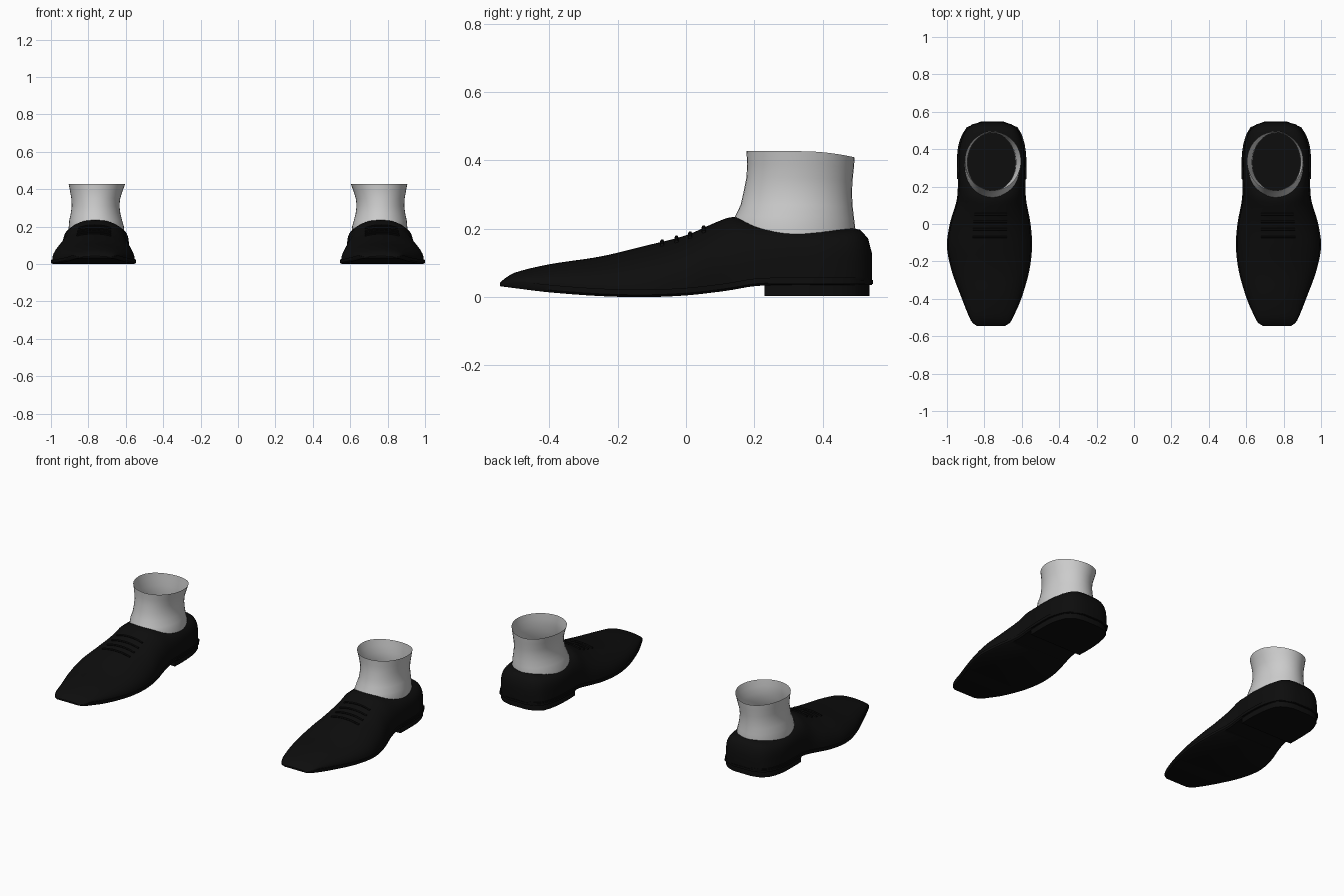
import bpy, bmesh, math

if "Cube" in bpy.data.objects:
    bpy.data.objects.remove(bpy.data.objects["Cube"])


def material(name, v):
    m = bpy.data.materials.new(name)
    m.diffuse_color = (v, v, v, 1)
    m.use_nodes = True
    m.node_tree.nodes["Principled BSDF"].inputs["Base Color"].default_value = m.diffuse_color
    return m


BLACK = material("black leather", 0.004)
GREY = material("light grey cloth", 0.6)

# Shoe stations: y, inner x, outer x, sole underside z, top z, dome squareness
STATIONS = [
    (-.545, .69, .84, .032, .042, 2.0), (-.53, .665, .862, .030, .055, 2.0),
    (-.50, .647, .880, .026, .072, 2.0), (-.40, .603, .920, .014, .096, 2.0),
    (-.25, .560, .975, .003, .119, 2.0), (-.12, .545, 1.00, .000, .150, 2.0),
    (0.00, .553, .985, .005, .181, 2.1), (0.10, .572, .955, .016, .224, 2.2),
    (0.14, .578, .946, .022, .235, 2.5), (0.20, .580, .942, .032, .220, 3.2),
    (0.30, .577, .943, .036, .206, 4.0), (0.40, .583, .940, .036, .202, 4.0),
    (0.47, .600, .920, .036, .201, 4.0), (0.51, .622, .895, .036, .197, 3.6),
    (.533, .655, .865, .036, .172, 3.2), (.545, .700, .815, .036, .125, 3.0)]


def station(y):
    """Smoothly interpolate the shoe stations at y."""
    n = len(STATIONS)
    i = max(k for k in range(n - 1) if STATIONS[k][0] <= y + 1e-6 or k == 0)
    a, b = STATIONS[i], STATIONS[i + 1]
    before, after = STATIONS[max(i - 1, 0)], STATIONS[min(i + 2, n - 1)]
    h = b[0] - a[0]
    t = min(max((y - a[0]) / h, 0), 1)
    out = []
    for k in range(1, 6):
        ma = (b[k] - before[k]) / (b[0] - before[0]) * h
        mb = (after[k] - a[k]) / (after[0] - a[0]) * h
        out.append((2*t**3 - 3*t*t + 1) * a[k] + (t**3 - 2*t*t + t) * ma
                   + (3*t*t - 2*t**3) * b[k] + (t**3 - t*t) * mb)
    return out


def dome(y, angle):
    """Point on the upper; angle runs from the outer edge over to the inner."""
    x0, x1, zb, zt, p = station(y)
    c, half = (x0 + x1) / 2, (x1 - x0) / 2 * 0.97
    base = zb + min(.022, (zt - zb) * .4)
    ca, sa = math.cos(angle), math.sin(angle)
    u = math.copysign(abs(ca) ** (2 / p), ca)
    v = max(sa, 0) ** (2 / p)
    return (c + half * u, y, base + (zt - base) * v)


def loft(name, rings, mat, caps=True):
    """Skin a list of closed rings."""
    bm = bmesh.new()
    rows = [[bm.verts.new(p) for p in r] for r in rings]
    n = len(rows[0])
    for a, b in zip(rows, rows[1:]):
        for i in range(n):
            j = (i + 1) % n
            bm.faces.new((a[i], a[j], b[j], b[i]))
    if caps:
        bm.faces.new(rows[0])
        bm.faces.new(rows[-1])
    bmesh.ops.recalc_face_normals(bm, faces=bm.faces)
    me = bpy.data.meshes.new(name)
    bm.to_mesh(me)
    bm.free()
    me.materials.append(mat)
    ob = bpy.data.objects.new(name, me)
    bpy.context.collection.objects.link(ob)
    return ob


def ellipse(cx, cy, rx, ry, z, n=40, tilt=0.0):
    ring = []
    for i in range(n):
        a = math.tau * i / n
        ring.append((cx + rx * math.cos(a), cy + ry * math.sin(a),
                     z - tilt * max(0, math.sin(a)) ** 2))
    return ring


# Shoe body: sole edge with a small welt, then a domed upper
rings = []
for a, b in zip(STATIONS, STATIONS[1:]):
    steps = max(1, round((b[0] - a[0]) / .02))
    rings += [a[0] + (b[0] - a[0]) * k / steps for k in range(steps)]
rings.append(STATIONS[-1][0])


def shoe_ring(y):
    x0, x1, zb, zt, p = station(y)
    t = min(.022, (zt - zb) * .4)
    inset = (x1 - x0) * .02
    return ([(x0 + inset, y, zb), (x1 - inset, y, zb),
             (x1, y, zb + t * .3), (x1, y, zb + t)]
            + [dome(y, math.pi * k / 24) for k in range(25)]
            + [(x0, y, zb + t), (x0, y, zb + t * .3)])


shoe = loft("shoe", [shoe_ring(y) for y in rings], BLACK)

# Ankle opening
cutter = loft("opening_cutter", [ellipse(.757, .316, .141, .174, z)
                                 for z in (.07, .4)], BLACK)
cutter.hide_render = True
mod = shoe.modifiers.new("opening", 'BOOLEAN')
mod.operation, mod.solver, mod.object = 'DIFFERENCE', 'EXACT', cutter
bpy.context.view_layer.objects.active = shoe
bpy.ops.object.modifier_apply(modifier=mod.name)
bpy.data.objects.remove(cutter)


# Heel block under the back of the sole
def heel_ring(y):
    x0, x1 = station(y)[:2]
    d = (x1 - x0) * .02
    y -= .008 if y > .5 else 0
    return [(x0 + d, y, 0.003), (x1 - d, y, 0.003),
            (x1 - d, y, .042), (x0 + d, y, .042)]


heel = loft("heel", [heel_ring(y) for y in
                     (.23, .28, .34, .40, .45, .49, .515, .533, .545)], BLACK)

# Thin rand around the back of the heel
rand_rings = []
for z, grow in ((.038, .003), (.05, .003)):
    pts = [(.24 + k * .0305, 1) for k in range(11)]
    outer = [(station(y)[1] + grow, y + (.003 if y > .5 else 0), z) for y, _ in pts]
    inner = [(station(y)[0] - grow, y + (.003 if y > .5 else 0), z) for y, _ in pts]
    rand_rings.append(outer + inner[::-1])
rand = loft("heel_rand", rand_rings, BLACK)

# Laces: short bars hugging the top of the upper
laces = []
for y in (-.07, -.028, .012, .052):
    path = [dome(y, math.pi * (.5 + (k - 4) * .034)) for k in range(9)]
    tube = [[(px, py + .006 * math.cos(math.tau * i / 6),
              pz + .002 + .006 * math.sin(math.tau * i / 6)) for i in range(6)]
            for px, py, pz in path]
    laces.append(loft("lace", tube, BLACK))

# Sock: z, inner x, outer x, front y, back y
SOCK = [(.165, .609, .906, .132, .496), (.20, .610, .905, .132, .496),
        (.235, .620, .902, .143, .492), (.27, .629, .894, .160, .488),
        (.31, .634, .889, .169, .486), (.35, .630, .891, .177, .487),
        (.39, .617, .898, .179, .491), (.427, .604, .905, .177, .494)]
sock = loft("sock", [ellipse((a + b) / 2, (c + d) / 2, (b - a) / 2, (d - c) / 2,
                             z, 40, .018 * (z - .165) / .262)
                     for z, a, b, c, d in SOCK], GREY, caps=False)

# Smooth shading, and mirror everything into a pair
bpy.ops.object.select_all(action='DESELECT')
for ob in [shoe, heel, rand, sock] + laces:
    ob.select_set(True)
bpy.context.view_layer.objects.active = shoe
bpy.ops.object.shade_smooth_by_angle(angle=math.radians(40))
for ob in [shoe, heel, rand, sock] + laces:
    ob.modifiers.new("pair", 'MIRROR')
